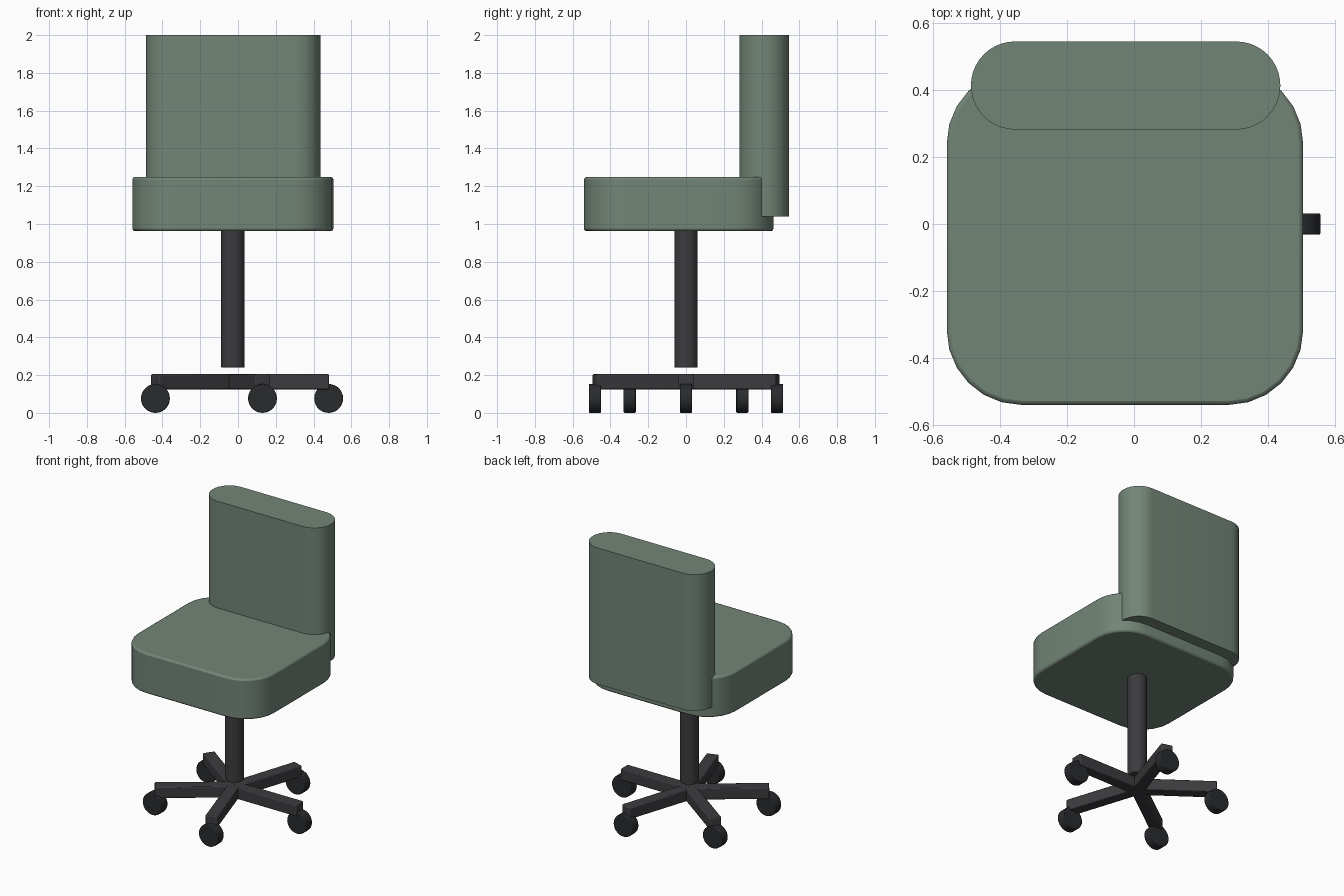
import bpy, bmesh
from math import sin, cos, pi, radians
from mathutils import Matrix

if "Cube" in bpy.data.objects:
    bpy.data.objects.remove(bpy.data.objects["Cube"])

CX = -0.027          # axis of the column and star base


def material(name, rgb):
    m = bpy.data.materials.new(name)
    m.diffuse_color = (*rgb, 1)
    m.use_nodes = True
    m.node_tree.nodes["Principled BSDF"].inputs["Base Color"].default_value = m.diffuse_color
    return m


fabric = material("green_fabric", (0.17, 0.235, 0.185))
metal = material("dark_metal", (0.045, 0.045, 0.05))
rubber = material("black_rubber", (0.022, 0.024, 0.027))


def finish(bm, name, mat, bevel=0.0, segments=2):
    bmesh.ops.recalc_face_normals(bm, faces=bm.faces)
    mesh = bpy.data.meshes.new(name)
    bm.to_mesh(mesh)
    bm.free()
    mesh.materials.append(mat)
    ob = bpy.data.objects.new(name, mesh)
    bpy.context.collection.objects.link(ob)
    if bevel:
        mod = ob.modifiers.new("edge_rounding", 'BEVEL')
        mod.width, mod.segments = bevel, segments
        mod.limit_method, mod.angle_limit = 'ANGLE', radians(50)
    bpy.ops.object.select_all(action='DESELECT')
    ob.select_set(True)
    bpy.context.view_layer.objects.active = ob
    bpy.ops.object.shade_smooth_by_angle(angle=radians(40))
    return ob


def cushion(name, x0, x1, y0, y1, z0, z1, r, steps, bevel=0.0):
    """Rounded rectangle extruded upwards."""
    bm = bmesh.new()
    corners = [(x1 - r, y1 - r), (x0 + r, y1 - r), (x0 + r, y0 + r), (x1 - r, y0 + r)]
    verts = []
    for q, (cx, cy) in enumerate(corners):
        for i in range(steps + 1):
            a = (q + i / steps) * pi / 2
            verts.append(bm.verts.new((cx + r * cos(a), cy + r * sin(a), z0)))
    bmesh.ops.remove_doubles(bm, verts=verts, dist=1e-5)
    face = bm.faces.new(list(bm.verts))
    top = bmesh.ops.extrude_face_region(bm, geom=[face], use_keep_orig=True)
    bmesh.ops.translate(bm, vec=(0, 0, z1 - z0),
                        verts=[v for v in top["geom"] if isinstance(v, bmesh.types.BMVert)])
    return finish(bm, name, fabric, bevel)


def cylinder(name, radius, depth, matrix, mat, sides, bevel):
    bm = bmesh.new()
    bmesh.ops.create_cone(bm, cap_ends=True, segments=sides, radius1=radius,
                          radius2=radius, depth=depth, matrix=matrix)
    return finish(bm, name, mat, bevel)


# Upholstery
cushion("seat", -0.559, 0.505, -0.54, 0.463, 0.963, 1.248, 0.222, 6, 0.012)
cushion("backrest", -0.487, 0.437, 0.282, 0.545, 1.04, 2.0, 0.1314, 10)

# Column
cylinder("column", 0.062, 0.76, Matrix.Translation((CX, 0, 0.62)), metal, 32, 0.005)

# Star base: five arms, each with a wheel turned to the same direction
for i in range(5):
    a = i * 2 * pi / 5
    bm = bmesh.new()
    bmesh.ops.create_cube(bm, size=1, matrix=Matrix.Translation((CX, 0, 0.165))
                          @ Matrix.Rotation(a, 4, 'Z')
                          @ Matrix.Translation((0.2545, 0, 0))
                          @ Matrix.Diagonal((0.509, 0.08, 0.08, 1)))
    finish(bm, f"base_arm_{i + 1}", metal, 0.006)
    spot = Matrix.Translation((CX + 0.507 * cos(a), 0.507 * sin(a), 0.0765))
    cylinder(f"wheel_{i + 1}", 0.0765, 0.064, spot @ Matrix.Rotation(pi / 2, 4, 'X'),
             rubber, 28, 0.005)
